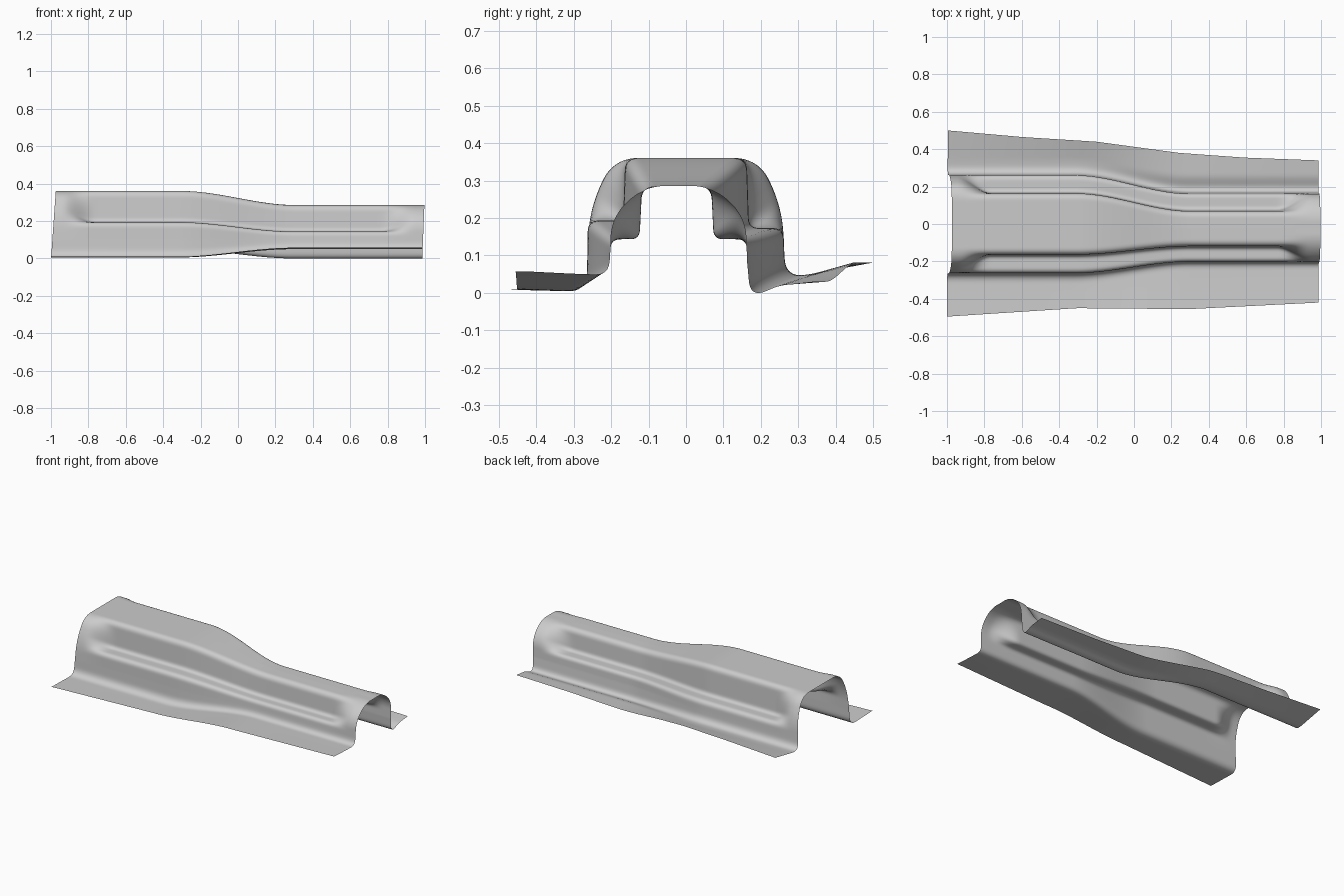
import bpy
from mathutils import Vector

cube = bpy.data.objects.get("Cube")
if cube:
    bpy.data.objects.remove(cube, do_unlink=True)


def smooth(a, b, x):
    t = min(max((x - a) / (b - a), 0), 1)
    return t * t * (3 - 2 * t)


def along(stations, x):
    """Piecewise linear value along the length."""
    for (xa, va), (xb, vb) in zip(stations, stations[1:]):
        if x <= xb:
            break
    return va + (vb - va) * min(max((x - xa) / (xb - xa), 0), 1)


def fillet(points):
    """Round the corners of a (y, z, setback) path."""
    path = [Vector(points[0][:2])]
    for prev, here, nxt in zip(points, points[1:], points[2:]):
        c, d = Vector(here[:2]), here[2]
        a = c + (Vector(prev[:2]) - c).normalized() * d
        b = c + (Vector(nxt[:2]) - c).normalized() * d
        for k in range(13):
            t = k / 12
            path.append(a * (1 - t) ** 2 + c * 2 * t * (1 - t) + b * t * t)
    path.append(Vector(points[-1][:2]))
    return path


def resample(path, n):
    """Space n + 1 points evenly along a path."""
    dist = [0]
    for a, b in zip(path, path[1:]):
        dist.append(dist[-1] + (b - a).length)
    out, k = [], 0
    for i in range(n + 1):
        s = dist[-1] * i / n
        while k < len(path) - 2 and dist[k + 1] < s:
            k += 1
        span = max(dist[k + 1] - dist[k], 1e-9)
        out.append(path[k].lerp(path[k + 1], min((s - dist[k]) / span, 1)))
    return out


def mix(wide, narrow, t):
    return [tuple(a + (b - a) * t for a, b in zip(p, q))
            for p, q in zip(wide, narrow)]


# Section corners (y, z, rounding) at the wide and narrow ends
FRONT = dict(
    edge=[(-1, -.495), (-.3, -.45), (.3, -.455), (1, -.42)],
    low=([(-.5, .016, 0), (-.34, .012, .02), (-.266, .01, .05), (-.263, .11, 0)],
         [(-.45, .064, 0), (-.30, .058, .02), (-.207, .055, .035), (-.203, .1, 0)]),
    ledge=([(-.262, .2, .03), (-.168, .2, .025), (-.162, .367, .035)],
           [(-.2, .15, .025), (-.124, .15, .025), (-.117, .291, .035)]),
    arch=([(-.257, .23, .07), (-.195, .367, .07)],
          [(-.2, .21, .06), (-.11, .293, .06)]))
BACK = dict(
    edge=[(-1, .5), (-.6, .465), (-.2, .44), (.25, .38), (.6, .355), (1, .34)],
    low=([(.5, .088, 0), (.34, .058, .02), (.266, .048, .05), (.262, .12, 0)],
         [(.34, .037, 0), (.25, .027, .02), (.172, -.006, .045), (.163, .09, 0)]),
    ledge=([(.26, .18, .03), (.168, .18, .025), (.162, .367, .035)],
           [(.161, .15, .025), (.074, .15, .025), (.067, .291, .035)]),
    arch=([(.257, .23, .07), (.195, .367, .07)],
          [(.16, .21, .06), (.07, .293, .06)]))
CROWN = ([(0, .367, 0)], [(-.022, .292, 0)])


def half_section(side, x):
    """Flange edge up to the crown, with the pressed ledge fading at the ends."""
    t = smooth(-.32, .3, x)
    low = mix(*side["low"], t)
    low[0] = (along(side["edge"], x),) + low[0][1:]
    crown = mix(*CROWN, t)
    ledge = resample(fillet(low[-1:] + mix(*side["ledge"], t) + crown), 56)
    arch = resample(fillet(low[-1:] + mix(*side["arch"], t) + crown), 56)
    w = smooth(-.96, -.78, x) * (1 - smooth(.77, .95, x))
    upper = [a.lerp(b, w) for a, b in zip(arch, ledge)]
    return resample(fillet(low), 24)[:-1] + upper


# Loft the sections along x into one thin pressed sheet
STEPS = 110
verts, faces = [], []
for i in range(STEPS + 1):
    u = i / STEPS
    x = 2 * u - 1
    section = half_section(FRONT, x) + half_section(BACK, x)[-2::-1]
    for y, z in section:
        start, end = -1 + .07 * z, .985 + .04 * z  # raked end cuts
        verts.append((start + (end - start) * u, y, z))
n = len(section)
for i in range(STEPS):
    for j in range(n - 1):
        a = i * n + j
        faces.append((a, a + n, a + n + 1, a + 1))

mesh = bpy.data.meshes.new("tunnel_panel")
mesh.from_pydata(verts, [], faces)
floor = min(v.co.z for v in mesh.vertices)
for v in mesh.vertices:
    v.co.z -= floor
panel = bpy.data.objects.new("tunnel_panel", mesh)
bpy.context.collection.objects.link(panel)

# Bare sheet metal colour
metal = bpy.data.materials.new("light_grey_metal")
metal.use_nodes = True
colour = (.6, .6, .6, 1)
metal.diffuse_color = colour
metal.node_tree.nodes["Principled BSDF"].inputs["Base Color"].default_value = colour
mesh.materials.append(metal)

bpy.context.view_layer.objects.active = panel
panel.select_set(True)
bpy.ops.object.shade_smooth_by_angle(angle=.7)
